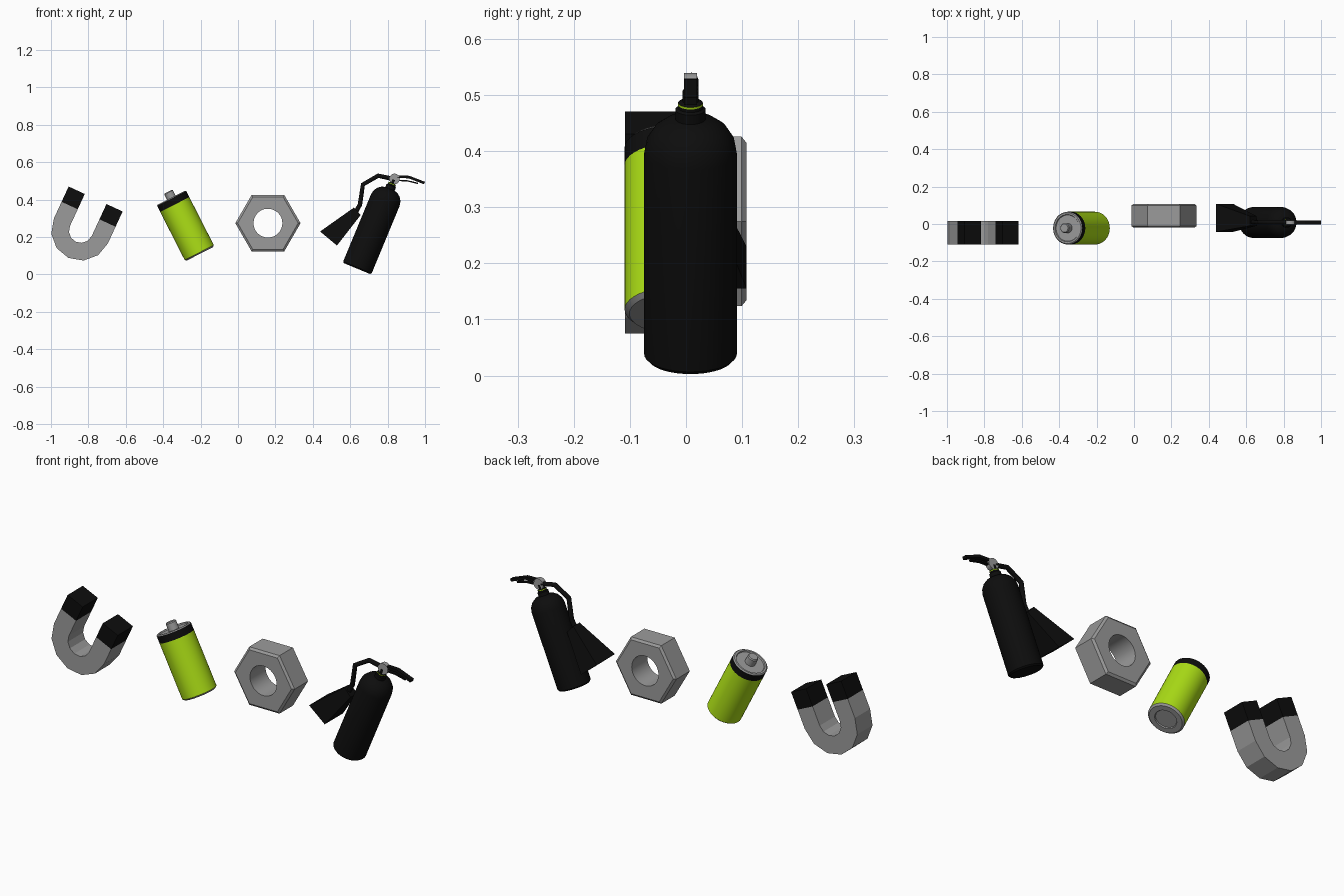
import bpy, bmesh, math
from math import sin, cos, pi, radians
from mathutils import Vector

if "Cube" in bpy.data.objects:
    bpy.data.objects.remove(bpy.data.objects["Cube"])


def material(name, rgb):
    m = bpy.data.materials.new(name)
    m.diffuse_color = (*rgb, 1)
    m.use_nodes = True
    m.node_tree.nodes["Principled BSDF"].inputs["Base Color"].default_value = m.diffuse_color
    return m


GREY, BLACK, GREEN = 0, 1, 2
MATS = [material("metal_grey", (0.33, 0.33, 0.33)),
        material("black", (0.004, 0.004, 0.004)),
        material("lime_green", (0.42, 0.75, 0.008))]


def loft(name, rings, bands, caps=True, smooth=False, loc=(0, 0, 0), rot=(0, 0, 0)):
    """Skin a list of point rings; bands gives one material index per gap."""
    if isinstance(bands, int):
        bands = [bands] * (len(rings) - 1)
    bm = bmesh.new()
    vr = [[bm.verts.new(p) for p in r] for r in rings]
    n = len(vr[0])
    for a, b, mat in zip(vr, vr[1:], bands):
        for i in range(n):
            j = (i + 1) % n
            bm.faces.new((a[i], a[j], b[j], b[i])).material_index = mat
    if caps:
        bm.faces.new(vr[0]).material_index = bands[0]
        bm.faces.new(vr[-1]).material_index = bands[-1]
    bmesh.ops.remove_doubles(bm, verts=bm.verts[:], dist=1e-5)
    bmesh.ops.recalc_face_normals(bm, faces=bm.faces[:])
    me = bpy.data.meshes.new(name)
    bm.to_mesh(me)
    bm.free()
    for m in MATS:
        me.materials.append(m)
    ob = bpy.data.objects.new(name, me)
    bpy.context.collection.objects.link(ob)
    ob.location, ob.rotation_euler = loc, rot
    if smooth:
        bpy.ops.object.select_all(action='DESELECT')
        ob.select_set(True)
        bpy.context.view_layer.objects.active = ob
        bpy.ops.object.shade_smooth_by_angle(angle=radians(32))
    return ob


def circle(r, z, n=40):
    return [(r * cos(2 * pi * i / n), r * sin(2 * pi * i / n), z) for i in range(n)]


def hexagon(apothem, z, n=48):
    pts = []
    for i in range(n):
        t = 2 * pi * i / n
        r = apothem / cos(t % (pi / 3) - pi / 6)
        pts.append((r * cos(t), r * sin(t), z))
    return pts


def lathe(name, profile, bands, **kw):
    return loft(name, [circle(r, z) for r, z in profile], bands,
                caps=profile[0][0] > 0, smooth=True, **kw)


def ribbon(name, path, thick, y, half, mat):
    """Flat strip following an x-z path."""
    rings = []
    for i, (x, z) in enumerate(path):
        a, b = path[max(i - 1, 0)], path[min(i + 1, len(path) - 1)]
        d = Vector((b[0] - a[0], b[1] - a[1])).normalized() * thick / 2
        rings.append([(x - d.y, y - half, z + d.x), (x - d.y, y + half, z + d.x),
                      (x + d.y, y + half, z - d.x), (x + d.y, y - half, z - d.x)])
    return loft(name, rings, mat)


# Horseshoe magnet: square section swept along a U, black tips
R_OUT, R_IN, ARM, TIP, HALF = 0.159, 0.064, 0.188, 0.09, 0.0625


def magnet_ring(t, up):
    def p(r, y):
        return (r * cos(t), y, r * sin(t) + up)
    return [p(R_OUT, -HALF), p(R_OUT, HALF), p(R_IN, HALF), p(R_IN, -HALF)]


rings = [magnet_ring(pi, ARM), magnet_ring(pi, ARM - TIP)]
rings += [magnet_ring(pi + pi * i / 6, 0) for i in range(7)]
rings += [magnet_ring(2 * pi, ARM - TIP), magnet_ring(2 * pi, ARM)]
loft("magnet", rings, [BLACK] + [GREY] * 8 + [BLACK],
     loc=(-0.84, -0.046, 0.233), rot=(0, radians(24.8), 0))

# Battery: recessed grey ends, green sleeve, black band and contact nub
lathe("battery",
      [(0, -0.163), (0.05, -0.163), (0.053, -0.168), (0.079, -0.168), (0.0875, -0.16),
       (0.0875, 0.128), (0.0875, 0.164), (0.082, 0.169), (0.073, 0.169), (0.07, 0.163),
       (0.026, 0.163), (0.026, 0.2), (0.022, 0.205), (0, 0.205)],
      [GREY] * 4 + [GREEN, BLACK] + [GREY] * 7,
      loc=(-0.28, -0.022, 0.26), rot=(0, radians(-27), 0))

# Hex nut: chamfered hexagon with a round hole
rings = [circle(0.077, -0.064, 48), hexagon(0.14, -0.064), hexagon(0.151, -0.055),
         hexagon(0.151, 0.055), hexagon(0.14, 0.064), circle(0.077, 0.064, 48)]
loft("hex_nut", rings + rings[:1], GREY, caps=False, smooth=True,
     loc=(0.16, 0.044, 0.2745), rot=(pi / 2, 0, 0))

# Fire extinguisher: tank with neck and a thin green collar
lathe("extinguisher_tank",
      [(0, 0), (0.076, 0), (0.0825, 0.007), (0.0825, 0.395), (0.078, 0.42),
       (0.064, 0.442), (0.045, 0.456), (0.027, 0.461), (0.027, 0.479), (0.022, 0.482),
       (0.022, 0.488), (0.022, 0.492), (0.014, 0.495), (0.014, 0.515), (0, 0.515)],
      [BLACK] * 10 + [GREEN] + [BLACK] * 3,
      loc=(0.636, 0.008, 0.0316), rot=(0, radians(22.5), 0))

# Gauge on the valve
lathe("gauge", [(0, -0.012), (0.028, -0.012), (0.028, 0.012), (0, 0.012)], GREY,
      loc=(0.837, 0.008, 0.511), rot=(pi / 2, 0, 0))

# Squeeze levers
ribbon("upper_lever", [(0.85, 0.523), (0.914, 0.521), (0.997, 0.489)], 0.014, 0.008, 0.012, BLACK)
ribbon("lower_lever", [(0.85, 0.503), (0.904, 0.501), (0.963, 0.487)], 0.007, 0.008, 0.009, BLACK)

# Hose
cu = bpy.data.curves.new("hose", 'CURVE')
cu.dimensions = '3D'
cu.bevel_depth = 0.012
cu.bevel_resolution = 2
cu.use_fill_caps = True
sp = cu.splines.new('POLY')
path = [(0.822, 0.513), (0.749, 0.528), (0.668, 0.481), (0.652, 0.374), (0.631, 0.335)]
sp.points.add(len(path) - 1)
for pt, (x, z) in zip(sp.points, path):
    pt.co = (x, 0.01, z, 1)
cu.materials.append(MATS[BLACK])
bpy.context.collection.objects.link(bpy.data.objects.new("hose", cu))


# Discharge horn: square funnel
def horn_ring(top, bottom, y, half):
    return [(top[0], y - half, top[1]), (top[0], y + half, top[1]),
            (bottom[0], y + half, bottom[1]), (bottom[0], y - half, bottom[1])]


loft("horn", [horn_ring((0.439, 0.23), (0.529, 0.155), 0.033, 0.075),
              horn_ring((0.62, 0.358), (0.656, 0.318), 0.016, 0.026)], BLACK)
